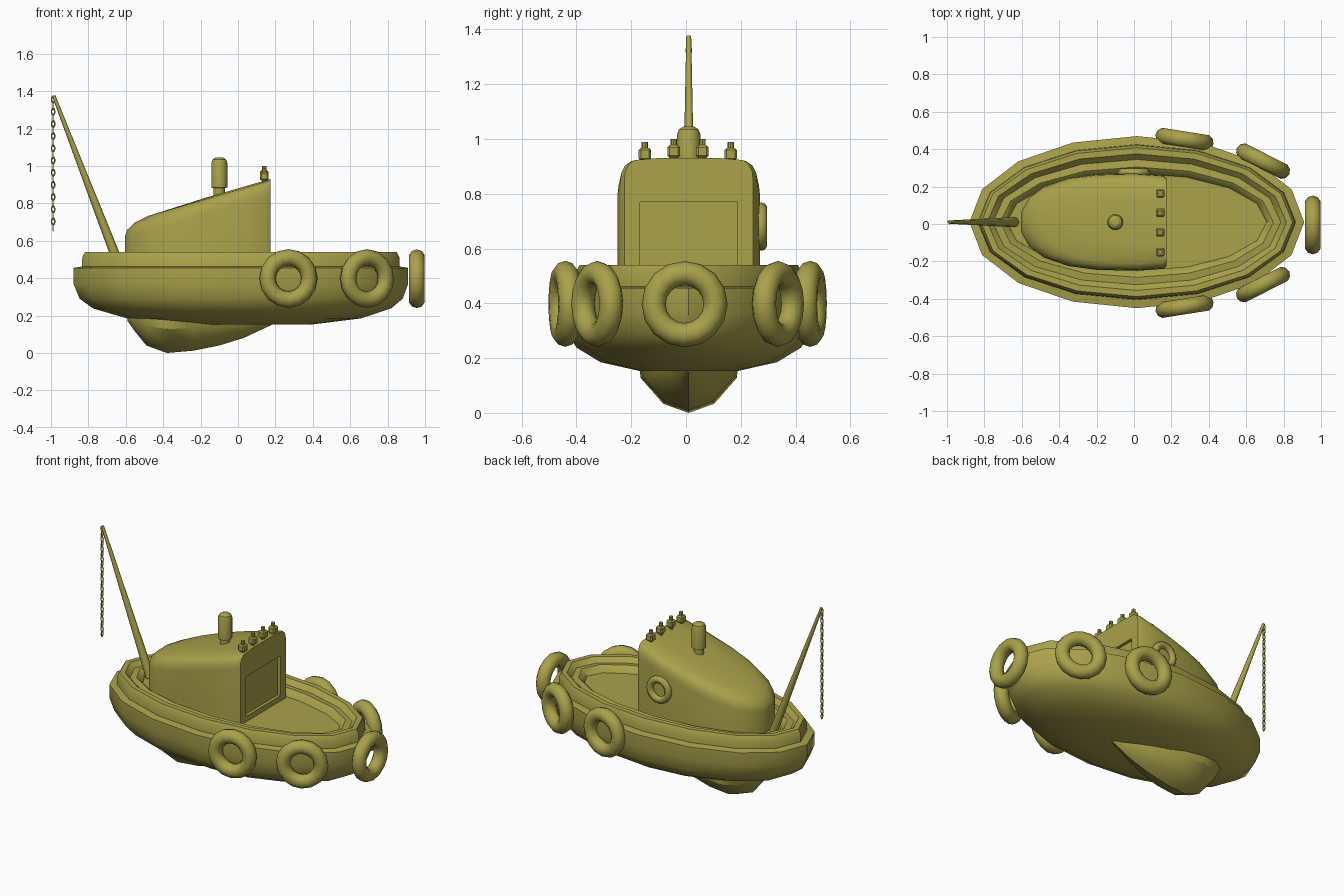
import bpy, bmesh
from math import pi, sin, cos, radians
from mathutils import Vector

if "Cube" in bpy.data.objects:
    bpy.data.objects.remove(bpy.data.objects["Cube"])

CY = 0.01  # centreline of the boat
paint = bpy.data.materials.new("olive_paint")
paint.diffuse_color = (0.40, 0.36, 0.07, 1)
paint.use_nodes = True
paint.node_tree.nodes["Principled BSDF"].inputs["Base Color"].default_value = paint.diffuse_color


def finish(ob, name, angle=35):
    ob.name = name
    ob.data.materials.clear()
    ob.data.materials.append(paint)
    bpy.ops.object.select_all(action='DESELECT')
    ob.select_set(True)
    bpy.context.view_layer.objects.active = ob
    bpy.ops.object.shade_smooth_by_angle(angle=radians(angle))
    return ob


def mesh_object(bm, name, angle=35):
    bmesh.ops.recalc_face_normals(bm, faces=bm.faces[:])
    me = bpy.data.meshes.new(name)
    bm.to_mesh(me)
    bm.free()
    ob = bpy.data.objects.new(name, me)
    bpy.context.collection.objects.link(ob)
    return finish(ob, name, angle)


def loft(name, rings, angle=35):
    """Skin closed rings of equal length and cap both ends."""
    bm = bmesh.new()
    rows = [[bm.verts.new(p) for p in r] for r in rings]
    n = len(rows[0])
    for lo, hi in zip(rows, rows[1:]):
        for i in range(n):
            j = (i + 1) % n
            bm.faces.new((lo[i], lo[j], hi[j], hi[i]))
    bm.faces.new(rows[0][::-1])
    bm.faces.new(rows[-1])
    return mesh_object(bm, name, angle)


def ring(cx, cy, a, b, z, n=16):
    return [(cx + a * cos(2 * pi * i / n), cy + b * sin(2 * pi * i / n), z) for i in range(n)]


def torus(name, loc, rot, major, minor, segs=(16, 10), scale=(1, 1, 1)):
    bpy.ops.mesh.primitive_torus_add(location=loc, rotation=rot, major_radius=major,
                                     minor_radius=minor, major_segments=segs[0],
                                     minor_segments=segs[1])
    ob = bpy.context.object
    ob.scale = scale
    return finish(ob, name, 60)


# Hull: round belly scaled in, rail and deck inset by a constant offset
A, B = 0.895, 0.46
belly = [(0.152, 0.38), (0.185, 0.70), (0.238, 0.89), (0.29, 0.965), (0.37, 1.0), (0.455, 1.0)]
rail = [(0.045, 0.462), (0.048, 0.515), (0.062, 0.54), (0.095, 0.54), (0.125, 0.51),
        (0.165, 0.515), (0.18, 0.505), (0.20, 0.475)]
rings = [ring(0.015 + 0.06 * (1 - s), CY, A * s, B * s, z) for z, s in belly]
rings += [ring(0.015, CY, A - o, B - o, z) for o, z in rail]
loft("hull", rings)

# Keel: stations along x (x, bottom z, half width)
stations = [(-0.59, 0.17, 0.05), (-0.555, 0.12, 0.12), (-0.49, 0.04, 0.165), (-0.38, 0.0, 0.185),
            (-0.24, 0.012, 0.175), (-0.1, 0.04, 0.135), (0.03, 0.08, 0.085), (0.18, 0.15, 0.02)]
section = [(-1, 0.0), (-0.95, 0.42), (-0.5, 0.85), (0, 1.0), (0.5, 0.85), (0.95, 0.42), (1, 0.0)]
loft("keel", [[(x, CY + u * w, 0.22 + (zb - 0.22) * v) for u, v in section]
              for x, zb, w in stations])

# Cabin: rounded plan, sloping roof with soft edge
half = [(0.175, 0.235), (0.155, 0.25), (0.0, 0.26), (-0.2, 0.255), (-0.35, 0.235),
        (-0.48, 0.19), (-0.56, 0.13), (-0.605, 0.05)]
plan = half + [(x, -y) for x, y in reversed(half)]


def roof(k, drop):
    pts = []
    for x, y in plan:
        x = 0.175 - (0.175 - x) * k
        pts.append((x, CY + y * k, 0.88 + 0.29 * x - drop))
    return pts


cabin = loft("cabin", [[(x, CY + y, 0.42) for x, y in plan], roof(1, 0.085), roof(0.985, 0.05),
                       roof(0.93, 0.022), roof(0.84, 0.008), roof(0.45, 0.0)])

# Recessed front window
bpy.ops.mesh.primitive_cube_add(size=1, location=(0.18, CY, 0.64))
cutter = bpy.context.object
cutter.name = "window_cutter"
cutter.scale = (0.05, 0.355, 0.26)
cut = cabin.modifiers.new("window", 'BOOLEAN')
cut.operation = 'DIFFERENCE'
cut.solver = 'EXACT'
cut.object = cutter
bpy.context.view_layer.objects.active = cabin
bpy.ops.object.modifier_apply(modifier=cut.name)
bpy.data.objects.remove(cutter)
finish(cabin, "cabin")

# Tyre fenders around the bow
torus("bow_tyre", (0.956, -0.005, 0.397), (0, pi / 2, 0), 0.113, 0.044)
for side, label in ((1, "left"), (-1, "right")):
    for x, y, turn, part in ((0.69, 0.33, 27, "fore"), (0.27, 0.447, 9, "mid")):
        torus(f"{part}_{label}_tyre", (x, 0.006 + side * y, 0.398),
              (pi / 2, 0, radians(-side * turn)), 0.113, 0.044)

# Life ring on the cabin side
torus("life_ring", (0, CY + 0.265, 0.68), (pi / 2, 0, 0), 0.066, 0.022)

# Funnel with a narrow neck and domed top
prof = [(0.03, 0.8), (0.03, 0.882), (0.043, 0.884), (0.043, 1.015), (0.036, 1.034), (0.02, 1.045)]
loft("funnel", [ring(-0.1, CY, r, r, z) for r, z in prof])

# Roof lamps
for i, (y, z) in enumerate(((-0.15, 0.944), (-0.045, 0.954), (0.06, 0.954), (0.163, 0.944))):
    bm = bmesh.new()
    bmesh.ops.create_cube(bm, size=0.046)
    bmesh.ops.bevel(bm, geom=bm.edges[:], offset=0.008, segments=1, affect='EDGES')
    bmesh.ops.create_cone(bm, cap_ends=True, segments=8, radius1=0.012, radius2=0.012, depth=0.09)
    bmesh.ops.translate(bm, verts=bm.verts[:], vec=(0.14, y, z))
    mesh_object(bm, f"roof_lamp_{i + 1}", 30)

# Towing boom leaning over the stern
foot, tip = Vector((-0.64, CY, 0.48)), Vector((-0.985, CY, 1.375))
boom = tip - foot
bpy.ops.mesh.primitive_cone_add(vertices=8, radius1=0.027, radius2=0.009, depth=boom.length,
                                location=(foot + tip) / 2,
                                rotation=boom.to_track_quat('Z', 'Y').to_euler())
finish(bpy.context.object, "boom", 50)

# Chain of alternating links hanging from the boom tip
links = 22
for i in range(links):
    torus(f"chain_link_{i + 1}", (-0.988, CY, 1.355 - i * 0.0326),
          (pi / 2, 0, (i % 2) * pi / 2), 0.009, 0.0033, (10, 6), (1, 1.8, 1))
